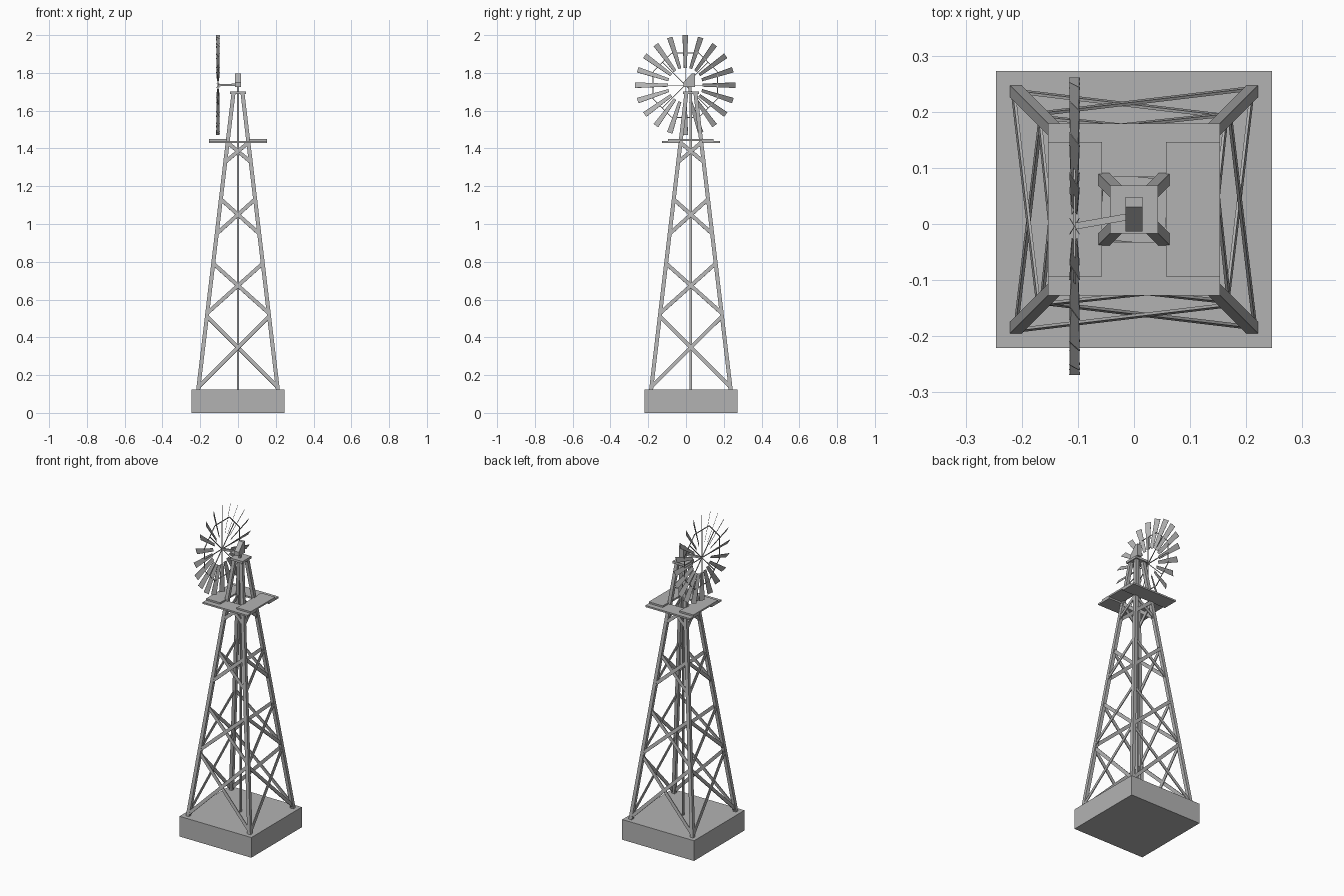
import bpy, bmesh, math
from mathutils import Vector, Matrix

if "Cube" in bpy.data.objects:
    bpy.data.objects.remove(bpy.data.objects["Cube"])

CY = 0.026                      # tower axis in y
WHEEL = Vector((-0.106, -0.004, 1.735))

steel = bpy.data.materials.new("weathered grey")
steel.diffuse_color = (0.45, 0.45, 0.45, 1)
steel.use_nodes = True
steel.node_tree.nodes["Principled BSDF"].inputs["Base Color"].default_value = steel.diffuse_color


def finish(name, bm):
    bmesh.ops.recalc_face_normals(bm, faces=bm.faces)
    me = bpy.data.meshes.new(name)
    bm.to_mesh(me)
    bm.free()
    me.materials.append(steel)
    ob = bpy.data.objects.new(name, me)
    bpy.context.collection.objects.link(ob)
    return ob


def add_box(bm, x0, x1, y0, y1, z0, z1):
    m = Matrix.Translation(((x0 + x1) / 2, (y0 + y1) / 2, (z0 + z1) / 2))
    bmesh.ops.create_cube(bm, size=1, matrix=m @ Matrix.Diagonal((x1 - x0, y1 - y0, z1 - z0, 1)))


def box(name, *dims):
    bm = bmesh.new()
    add_box(bm, *dims)
    return finish(name, bm)


def add_bar(bm, a, b, width, depth, normal):
    """Rectangular bar from a to b; depth is measured along normal."""
    a, b = Vector(a), Vector(b)
    d = (b - a).normalized()
    side = d.cross(Vector(normal)).normalized()
    out = side.cross(d)
    rot = Matrix((side, out, d)).transposed().to_4x4()
    m = Matrix.Translation((a + b) / 2) @ rot
    bmesh.ops.create_cube(bm, size=1, matrix=m @ Matrix.Diagonal((width, depth, (b - a).length, 1)))


def half(z):
    """Outer half width of the tapering tower at height z."""
    return 0.221 - 0.119 * (z - 0.125)


# Concrete base
box("base", -0.246, 0.246, CY - 0.247, CY + 0.247, 0, 0.125)

# Four tapering corner legs, sheared boxes with level ends
for sx in (-1, 1):
    for sy in (-1, 1):
        bm = bmesh.new()
        rings = []
        for z in (0.125, 1.69):
            h = half(z)
            t = 0.021
            rings.append([bm.verts.new((sx * px, CY + sy * py, z))
                          for px, py in ((h, h), (h - t, h), (h - t, h - t), (h, h - t))])
        for i in range(4):
            j = (i + 1) % 4
            bm.faces.new((rings[0][i], rings[0][j], rings[1][j], rings[1][i]))
        bm.faces.new(rings[0])
        bm.faces.new(rings[1])
        finish("corner_leg", bm)

# Crossed flat braces, four tiers on each side of the tower
TIERS = ((0.14, 0.51), (0.53, 0.79), (0.95, 1.13), (1.33, 1.43))
for k in range(4):
    turn = Matrix.Rotation(k * math.pi / 2, 3, 'Z')
    bm = bmesh.new()
    for z0, z1 in TIERS:
        for s in (-1, 1):
            inset = 0.004 if s > 0 else 0.009
            a = turn @ Vector((-s * (half(z0) - 0.012), -half(z0) + inset, z0))
            b = turn @ Vector((s * (half(z1) - 0.012), -half(z1) + inset, z1))
            off = Vector((0, CY, 0))
            add_bar(bm, a + off, b + off, 0.02, 0.005, turn @ Vector((0, -1, 0.119)))
    finish("cross_braces", bm)

# Pump rod down the middle
box("pump_rod", -0.004, 0.004, CY - 0.007, CY + 0.007, 0.125, 1.69)

# Work platform: two lower planks and two shorter planks across them
for s in (-1, 1):
    ya, yb = sorted((CY + s * 0.058, CY + s * 0.153))
    box("lower_plank", -0.153, 0.153, ya, yb, 1.43, 1.44)
    xa, xb = sorted((s * 0.057, s * 0.153))
    box("upper_plank", xa, xb, CY - 0.12, CY + 0.12, 1.44, 1.45)

# Tower cap and pivot post
box("tower_cap", -0.043, 0.043, CY - 0.043, CY + 0.043, 1.688, 1.702)
box("pivot_post", -0.006, 0.006, CY - 0.014, CY + 0.002, 1.70, 1.73)

# Gear housing with a sloping front
bm = bmesh.new()
profile = ((-0.013, 1.725), (-0.013, 1.75), (0.03, 1.797), (0.048, 1.797), (0.048, 1.725))
face = bm.faces.new([bm.verts.new((-0.015, y, z)) for y, z in profile])
ext = bmesh.ops.extrude_face_region(bm, geom=[face])
bmesh.ops.translate(bm, vec=(0.03, 0, 0), verts=[v for v in ext["geom"] if isinstance(v, bmesh.types.BMVert)])
finish("gear_housing", bm)

# Drive shaft
bm = bmesh.new()
add_bar(bm, WHEEL, (-0.01, 0.013, 1.737), 0.012, 0.012, (0, 0, 1))
finish("drive_shaft", bm)


def radial(a, r):
    return WHEEL + Vector((0, math.cos(a) * r, math.sin(a) * r))


# Twenty pitched, flaring blades
PITCH = math.radians(31)
bm = bmesh.new()
for i in range(20):
    a = i * math.tau / 20
    tangent = Vector((0, math.sin(a), -math.cos(a)))
    chord = tangent * math.cos(PITCH) - Vector((1, 0, 0)) * math.sin(PITCH)
    thick = (tangent * math.sin(PITCH) + Vector((1, 0, 0)) * math.cos(PITCH)) * 0.0008
    layers = []
    for s in (-1, 1):
        layers.append([bm.verts.new(radial(a, r) + chord * w + thick * s)
                       for r, w in ((0.092, -0.009), (0.265, -0.017), (0.265, 0.017), (0.092, 0.009))])
    bm.faces.new(layers[0])
    bm.faces.new(layers[1])
    for p in range(4):
        q = (p + 1) % 4
        bm.faces.new((layers[0][p], layers[0][q], layers[1][q], layers[1][p]))
finish("wheel_blades", bm)

# Eight spokes and an octagonal wire ring
spokes, ring = bmesh.new(), bmesh.new()
for i in range(8):
    a = i * math.tau / 8
    add_bar(spokes, WHEEL, radial(a, 0.171), 0.004, 0.004, (1, 0, 0))
    add_bar(ring, radial(a - math.pi / 8, 0.185), radial(a + math.pi / 8, 0.185), 0.004, 0.004, (1, 0, 0))
finish("wheel_spokes", spokes)
finish("wheel_ring", ring)
